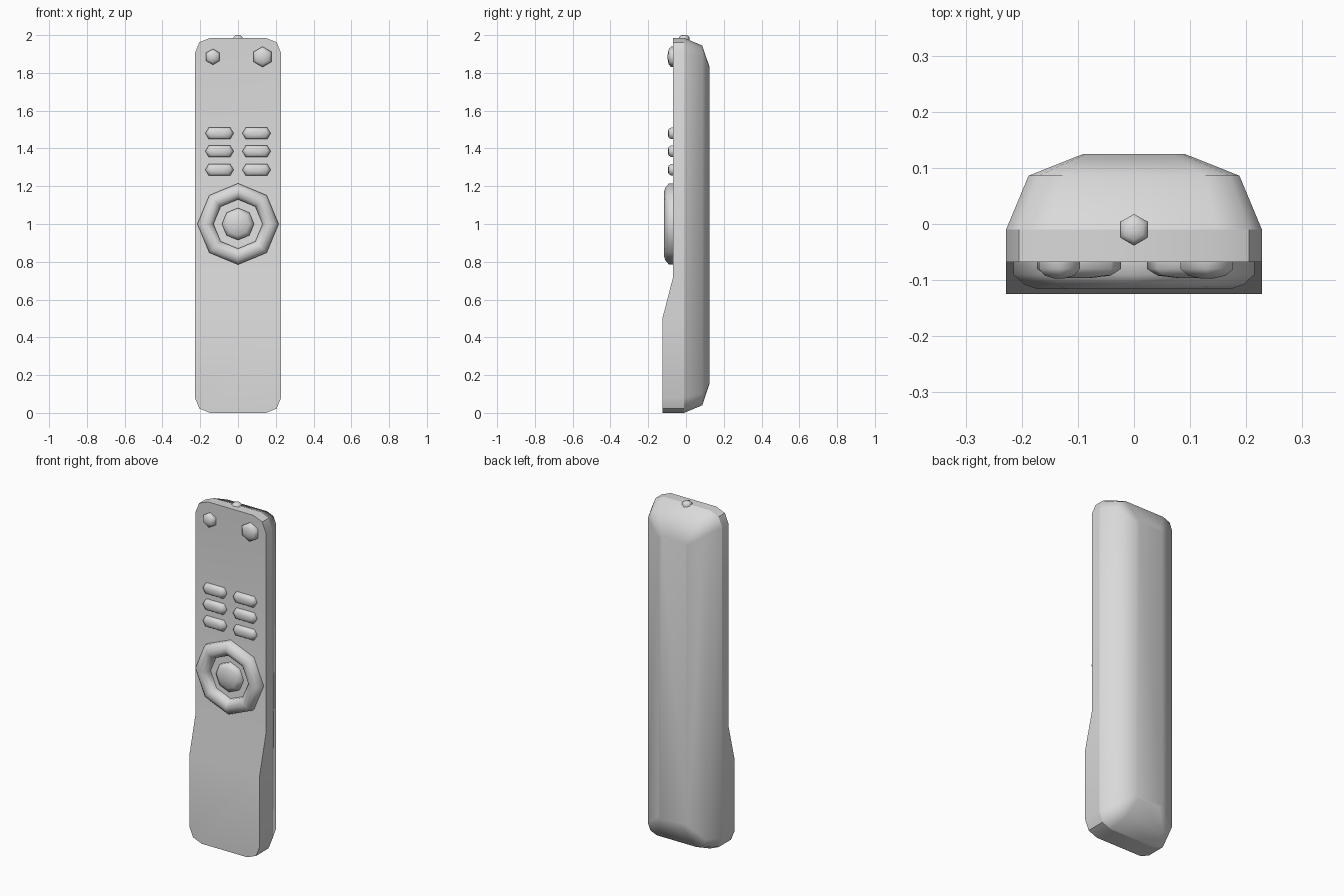
import bpy, bmesh, math
from mathutils import Vector

cube = bpy.data.objects.get("Cube")
if cube:
    bpy.data.objects.remove(cube, do_unlink=True)

grey = bpy.data.materials.new("light grey plastic")
grey.use_nodes = True
grey.diffuse_color = (0.7, 0.7, 0.7, 1)
grey.node_tree.nodes["Principled BSDF"].inputs["Base Color"].default_value = (0.7, 0.7, 0.7, 1)

FACE = -0.068   # front panel depth
SEAM = -0.01    # where the two case halves meet
TOP = 1.985


def loft(rings, cap_first=False, cap_last=False, closed=False):
    """Skin a series of equal-length point rings."""
    bm = bmesh.new()
    loops = [[bm.verts.new(p) for p in ring] for ring in rings]
    pairs = list(zip(loops, loops[1:]))
    if closed:
        pairs.append((loops[-1], loops[0]))
    for a, b in pairs:
        for i in range(len(a)):
            j = (i + 1) % len(a)
            bm.faces.new((a[i], a[j], b[j], b[i]))
    if cap_first:
        bm.faces.new(loops[0])
    if cap_last:
        bm.faces.new(loops[-1])
    bmesh.ops.recalc_face_normals(bm, faces=bm.faces)
    return bm


def finish(bm, name, angle=65):
    mesh = bpy.data.meshes.new(name)
    bm.to_mesh(mesh)
    bm.free()
    mesh.materials.append(grey)
    obj = bpy.data.objects.new(name, mesh)
    bpy.context.collection.objects.link(obj)
    bpy.ops.object.select_all(action='DESELECT')
    obj.select_set(True)
    bpy.context.view_layer.objects.active = obj
    bpy.ops.object.shade_smooth_by_angle(angle=math.radians(angle))
    return obj


def case_outline(half, inset, r, y):
    """Rounded rectangle with two segments per corner."""
    low, high, m = inset, TOP - inset, 0.29 * r
    right = [(half - r, low), (half - m, low + m), (half, low + r),
             (half, high - r), (half - m, high - m), (half - r, high)]
    left = [(-x, z) for x, z in reversed(right)]
    return [Vector((x, y, z)) for x, z in right + left]


def polygon(rx, rz, sides, x, y, z, turn=0):
    return [Vector((x + rx * math.cos(turn + i * math.tau / sides), y,
                    z + rz * math.sin(turn + i * math.tau / sides)))
            for i in range(sides)]


# Front half of the case, with the thicker grip at the bottom
bm = loft([case_outline(0.228, 0, 0.08, FACE),
           case_outline(0.228, 0, 0.08, SEAM)], cap_first=True)
for height in (0.5, 0.72):
    bmesh.ops.bisect_plane(bm, geom=bm.verts[:] + bm.edges[:] + bm.faces[:],
                           plane_co=(0, 0, height), plane_no=(0, 0, 1))
for v in bm.verts:
    if v.co.y < -0.05 and v.co.z < 0.6:
        v.co.y = -0.125
finish(bm, "front_case", 30)

# Rounded back half of the case
bm = loft([case_outline(0.228, 0, 0.08, SEAM),
           case_outline(0.188, 0.04, 0.06, 0.086),
           case_outline(0.09, 0.155, 0.02, 0.125)], cap_last=True)
finish(bm, "back_case")

# Octagonal navigation ring
profile = [(0.215, -0.06), (0.215, -0.09), (0.195, -0.108), (0.172, -0.116),
           (0.148, -0.108), (0.13, -0.09), (0.13, -0.06)]
finish(loft([polygon(r, r, 8, 0, y, 1.0) for r, y in profile]), "navigation_ring")

# Domed centre button
dome = [(0.085, -0.06), (0.085, -0.085), (0.06, -0.1), (0.02, -0.107)]
finish(loft([polygon(r, r, 8, 0, y, 1.0) for r, y in dome], cap_last=True),
       "centre_button")

# Six long keys in two columns
for side, label in ((1, "left"), (-1, "right")):
    for row, z in enumerate((1.48, 1.385, 1.287)):
        rings = []
        for size, y in ((1, -0.06), (1, -0.08), (0.75, -0.092), (0.3, -0.096)):
            a, b, h = 0.075 * size, 0.075 - 0.018 - 0.04 * (1 - size), 0.03 * size
            b = min(b, a * 0.8)
            pts = [(a, 0), (b, h), (-b, h), (-a, 0), (-b, -h), (b, -h)]
            rings.append([Vector((side * 0.098 + px, y, z + pz)) for px, pz in pts])
        finish(loft(rings, cap_last=True), f"{label}_key_{row + 1}")

# Two hexagonal buttons at the top
for name, x, radius in (("right_round_button", -0.133, 0.042),
                        ("left_round_button", 0.13, 0.054)):
    rings = [polygon(radius * s, radius * s, 6, x, y, 1.885, math.pi / 6)
             for s, y in ((1, -0.06), (1, -0.08), (0.72, -0.092), (0.25, -0.097))]
    finish(loft(rings, cap_last=True), name)

# Small signal lens on the top end
rings = []
for r, z in ((0.028, 1.97), (0.028, 1.989), (0.019, 1.997), (0.007, 2.0)):
    flat = polygon(r, r, 6, 0, 0, 0, math.pi / 6)
    rings.append([Vector((p.x, p.z + SEAM, z)) for p in flat])
finish(loft(rings, cap_last=True), "signal_lens")
